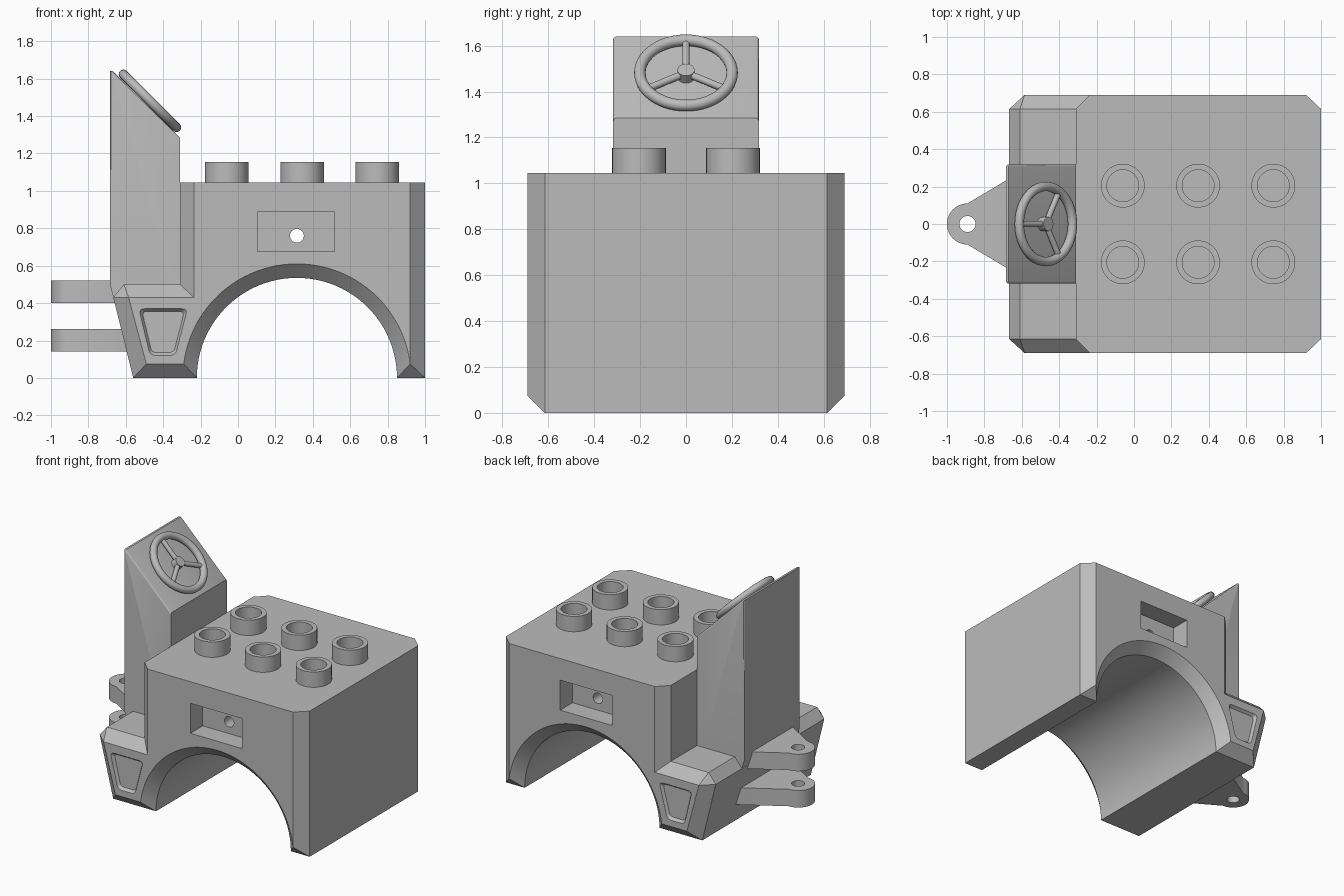
import bpy, bmesh
from math import sin, cos, pi, asin
from mathutils import Vector, Matrix

if "Cube" in bpy.data.objects:
    bpy.data.objects.remove(bpy.data.objects["Cube"])

grey = bpy.data.materials.new("plain grey")
grey.use_nodes = True
GREY = (0.5, 0.5, 0.5, 1)
grey.diffuse_color = GREY
grey.node_tree.nodes["Principled BSDF"].inputs["Base Color"].default_value = GREY


def finish(name, bm):
    bmesh.ops.remove_doubles(bm, verts=bm.verts, dist=1e-4)
    bmesh.ops.recalc_face_normals(bm, faces=bm.faces)
    mesh = bpy.data.meshes.new(name)
    bm.to_mesh(mesh)
    bm.free()
    mesh.materials.append(grey)
    ob = bpy.data.objects.new(name, mesh)
    bpy.context.collection.objects.link(ob)
    return ob


def loft(name, sections, closed=False):
    """Skin matching rings; cap the ends, or join last to first."""
    bm = bmesh.new()
    rings = [[bm.verts.new(p) for p in s] for s in sections]
    pairs = list(zip(rings, rings[1:]))
    if closed:
        pairs.append((rings[-1], rings[0]))
    for a, b in pairs:
        n = len(a)
        for i in range(n):
            j = (i + 1) % n
            bm.faces.new((a[i], a[j], b[j], b[i]))
    if not closed:
        bm.faces.new(rings[0])
        bm.faces.new(rings[-1])
    return finish(name, bm)


def at_y(pts, y):
    return [(x, y, z) for x, z in pts]


def at_z(pts, z):
    return [(x, y, z) for x, y in pts]


def arc(cx, cy, r, a0, a1, n):
    return [(cx + r * cos(a0 + (a1 - a0) * i / n),
             cy + r * sin(a0 + (a1 - a0) * i / n)) for i in range(n + 1)]


def circle(cx, cy, r, n=40):
    return arc(cx, cy, r, 0, 2 * pi, n)[:-1]


def rounded(pts, r):
    out = []
    for i, p in enumerate(pts):
        p = Vector(p)
        a = p + (Vector(pts[i - 1]) - p).normalized() * r
        b = p + (Vector(pts[(i + 1) % len(pts)]) - p).normalized() * r
        for k in range(5):
            t = k / 4
            out.append(tuple(a * (1 - t) ** 2 + p * 2 * t * (1 - t) + b * t * t))
    return out


def cut(ob, cutter):
    mod = ob.modifiers.new("cut", "BOOLEAN")
    mod.operation, mod.solver, mod.object = "DIFFERENCE", "EXACT", cutter
    bpy.context.view_layer.objects.active = ob
    bpy.ops.object.modifier_apply(modifier=mod.name)
    bpy.data.objects.remove(cutter)


def smooth(ob, angle=0.5):
    bpy.ops.object.select_all(action="DESELECT")
    ob.select_set(True)
    bpy.context.view_layer.objects.active = ob
    bpy.ops.object.shade_smooth_by_angle(angle=angle)


# Body: full profile in the middle, inset profile on the two side faces
AX, STEPS = 0.315, 48
lift = asin(0.075 / 0.61)
full = [(-0.56, 0), (-0.667, 0.43), (-0.61, 0.5), (-0.31, 0.5), (-0.31, 1.045),
        (1, 1.045), (1, 0)] + arc(AX, 0, 0.535, 0, pi, STEPS)
rim = arc(AX, 0, 0.61, lift, pi - lift, STEPS)
inset = [(-0.49, 0.075), (-0.585, 0.43), (-0.585, 0.43), (-0.235, 0.43),
         (-0.235, 1.045), (rim[0][0], 1.045), rim[0]] + rim
body = loft("body", [at_y(inset, -0.69), at_y(full, -0.615),
                     at_y(full, 0.615), at_y(inset, 0.69)])

# Side pockets, corner panels and the pin hole
pocket = [(0.105, 0.675), (0.515, 0.675), (0.515, 0.89), (0.105, 0.89)]
panel = rounded([(-0.53, 0.37), (-0.27, 0.37), (-0.335, 0.12), (-0.47, 0.12)], 0.03)
panel_in = [(-0.4 + (x + 0.4) * 0.87, 0.25 + (z - 0.25) * 0.88) for x, z in panel]
for s in (-1, 1):
    cut(body, loft("pocket_cutter", [at_y(pocket, s * 0.55), at_y(pocket, s * 0.75)]))
    cut(body, loft("panel_cutter", [at_y(panel_in, s * 0.67), at_y(panel, s * 0.69),
                                    at_y(panel, s * 0.75)]))
hole = circle(AX, 0.76, 0.037, 32)
cut(body, loft("hole_cutter", [at_y(hole, -0.8), at_y(hole, 0.8)]))
smooth(body)

# Hollow studs
for i, x in enumerate((-0.06, 0.343, 0.745)):
    for y in (-0.205, 0.205):
        big, small = circle(x, y, 0.117), circle(x, y, 0.085)
        stud = loft("stud", [at_z(big, 1.03), at_z(big, 1.155),
                             at_z(small, 1.155), at_z(small, 1.03)], closed=True)
        smooth(stud)

# Console tower with a sloping top
side = [(-0.645, 0.35), (-0.685, 0.5), (-0.685, 1.64), (-0.67, 1.64),
        (-0.31, 1.285), (-0.31, 0.35)]
tower = loft("console_tower", [at_y(side, -0.318), at_y(side, 0.318)])
bm = bmesh.new()
bm.from_mesh(tower.data)
edges = [e for e in bm.edges if abs(e.verts[0].co.y - e.verts[1].co.y) < 0.01
         and min(v.co.z for v in e.verts) > 0.4]
bmesh.ops.bevel(bm, geom=edges, offset=0.014, segments=3, profile=0.5, affect="EDGES")
bm.to_mesh(tower.data)
bm.free()
smooth(tower)

# Hitch tabs
tab = arc(-0.89, 0, 0.11, pi / 2, 3 * pi / 2, 24) + [(-0.55, -0.313), (-0.55, 0.313)]
pin = circle(-0.89, 0, 0.043, 32)
for name, z in (("lower_hitch_tab", 0.14), ("upper_hitch_tab", 0.4)):
    ob = loft(name, [at_z(tab, z), at_z(tab, z + 0.122)])
    cut(ob, loft("pin_cutter", [at_z(pin, z - 0.1), at_z(pin, z + 0.2)]))
    smooth(ob)

# Steering wheel, built flat and then tilted on to the slope
tilt = Matrix.Translation((-0.49, 0, 1.4625)) @ Matrix.Rotation(pi / 4, 4, "Y")
rings = []
for i in range(56):
    a = 2 * pi * i / 56
    rings.append([tilt @ Vector((r * cos(a), r * sin(a), z))
                  for r, z in circle(0.201, 0.027, 0.025, 16)])
smooth(loft("steering_wheel_rim", rings, closed=True), 1.0)

hub = circle(0, 0, 0.037, 28)
smooth(loft("steering_wheel_hub", [[tilt @ Vector(p) for p in at_z(hub, z)]
                                   for z in (-0.01, 0.046)]))
for k in range(3):
    turn = tilt @ Matrix.Rotation(pi + k * 2 * pi / 3, 4, "Z")
    ring = circle(0, 0.026, 0.016, 16)
    smooth(loft("steering_wheel_spoke", [[turn @ Vector((x, y, z)) for y, z in ring]
                                         for x in (0.01, 0.195)]))
